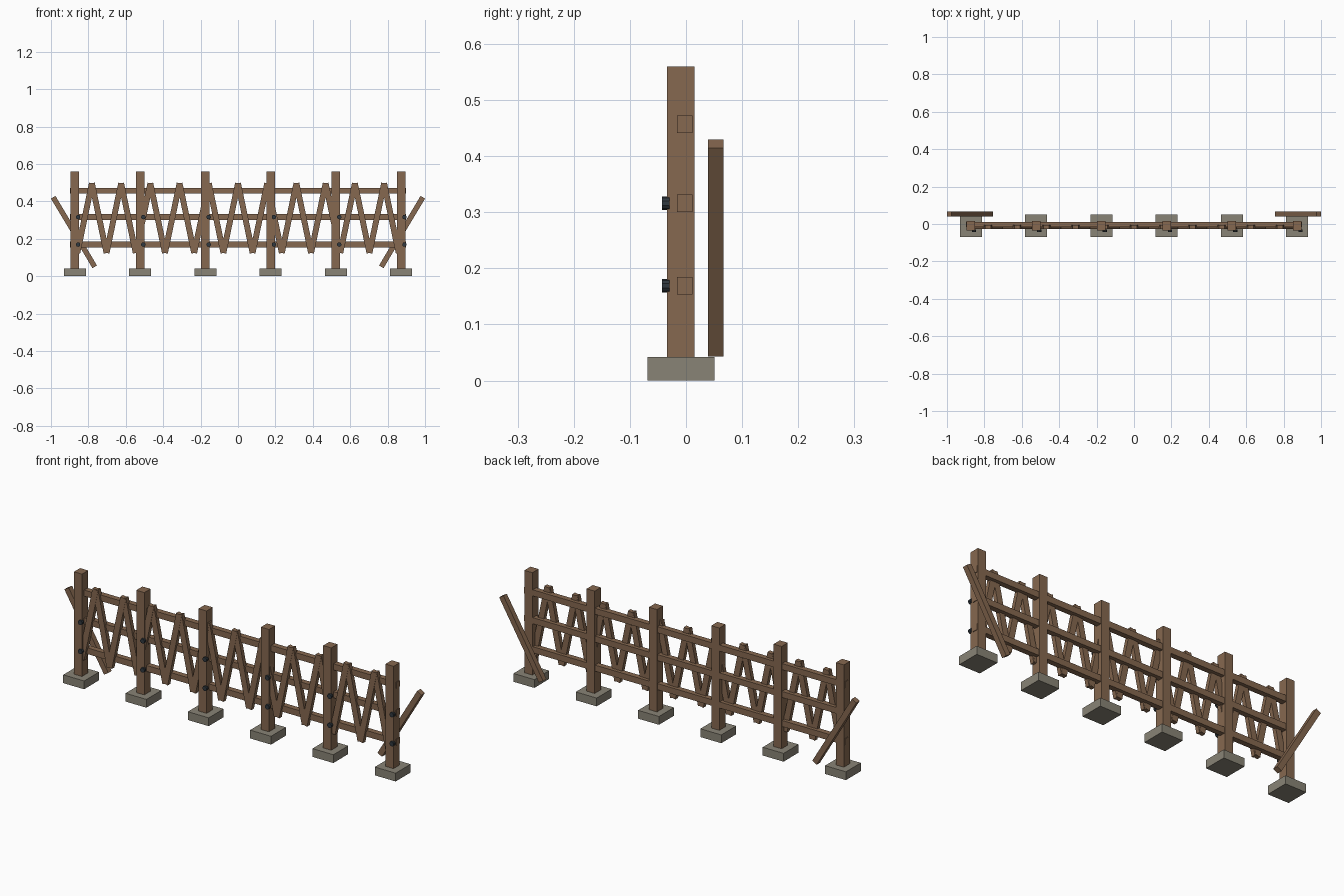
import bpy, math

if "Cube" in bpy.data.objects:
    bpy.data.objects.remove(bpy.data.objects["Cube"])


def material(name, rgb):
    m = bpy.data.materials.new(name)
    m.diffuse_color = (*rgb, 1)
    m.use_nodes = True
    m.node_tree.nodes["Principled BSDF"].inputs["Base Color"].default_value = m.diffuse_color
    return m


WOOD = material("wood", (0.24, 0.14, 0.08))
STONE = material("stone", (0.25, 0.23, 0.18))
IRON = material("iron", (0.03, 0.04, 0.05))


def box(name, center, size, mat, tilt=0.0):
    bpy.ops.mesh.primitive_cube_add(size=1, location=center, rotation=(0, tilt, 0))
    ob = bpy.context.object
    ob.name = name
    ob.scale = size
    ob.data.materials.append(mat)
    return ob


def plank(name, a, b, y, width, depth):
    """Plank running from a to b (x, z points) in the fence plane."""
    dx, dz = b[0] - a[0], b[1] - a[1]
    center = ((a[0] + b[0]) / 2, y, (a[1] + b[1]) / 2)
    return box(name, center, (width, depth, math.hypot(dx, dz)), WOOD, math.atan2(dx, dz))


POST_GAP = 0.349
RAIL_Z = (0.169, 0.316, 0.457)

# Posts with footings and bolts
for i in range(6):
    x = (i - 2.5) * POST_GAP
    box("footing", (x, -0.009, 0.021), (0.117, 0.119, 0.042), STONE)
    box("post", (x, -0.0095, 0.300), (0.045, 0.049, 0.520), WOOD)
    for z in RAIL_Z[:2]:
        bpy.ops.mesh.primitive_cylinder_add(
            vertices=10, radius=0.012, depth=0.014,
            location=(x + 0.0175, -0.036, z), rotation=(math.pi / 2, 0, 0))
        bolt = bpy.context.object
        bolt.name = "bolt"
        bolt.data.materials.append(IRON)

# Horizontal rails
for z in RAIL_Z:
    box("rail", (0, -0.002, z), (1.796, 0.028, 0.031), WOOD)

# Zigzag lattice slats, alternate ones set slightly back
STEP = 0.0781
for k in range(22):
    x0 = (k - 11) * STEP
    lo, hi = (0.124, 0.497)
    z0, z1 = (lo, hi) if k % 2 == 0 else (hi, lo)
    plank("lattice_slat", (x0, z0), (x0 + STEP, z1), -0.0165 + 0.001 * (k % 2), 0.031, 0.021)

# Leaning end braces behind the fence
for s in (-1, 1):
    plank("end_brace", (s * 0.766, 0.050), (s * 0.988, 0.422), 0.053, 0.028, 0.027)
